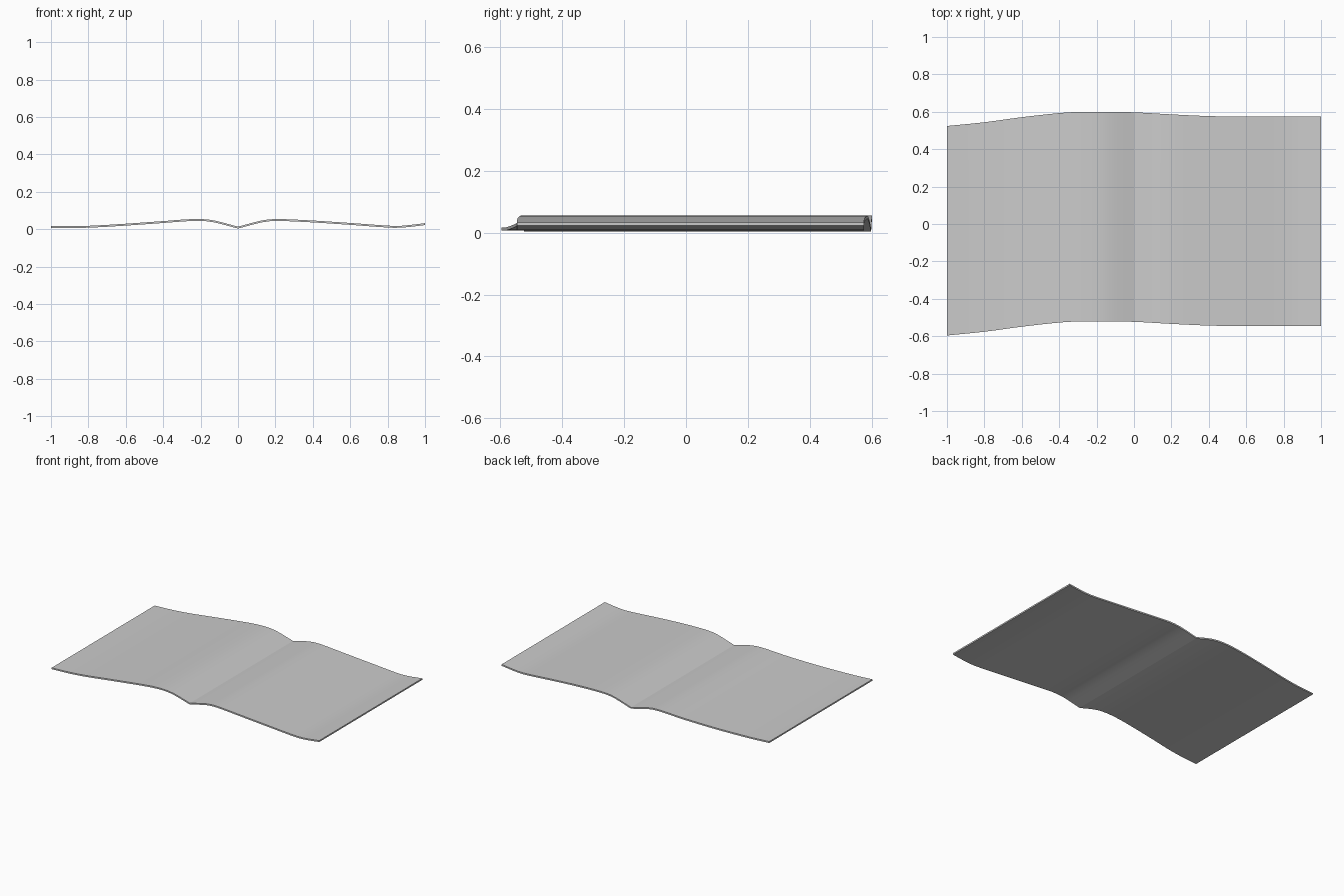
import bpy, bmesh

if "Cube" in bpy.data.objects:
    bpy.data.objects.remove(bpy.data.objects["Cube"])

THICK, WIDTH = 0.01, 1.12

# Underside height along x, one list per half (creased at the fold), and sideways sway of the centre line
LEFT = [(-1, .006), (-.87, .005), (-.75, .009), (-.6, .018), (-.4, .032), (-.28, .041),
        (-.2, .043), (-.13, .036), (0, .002)]
RIGHT = [(0, .002), (.13, .036), (.2, .043), (.28, .041), (.4, .035), (.6, .022),
         (.75, .011), (.84, .006), (.9, .009), (1, .021)]
SWAY = [(-1, -.036), (-.8, -.016), (-.6, .011), (-.4, .033), (-.3, .039), (-.2, .04), (0, .037),
        (.2, .026), (.4, .017), (.6, .014), (1, .014)]


def smooth(points, x):
    """Cubic interpolation through the points."""
    n = len(points)
    i = next((k for k in range(n - 1) if x <= points[k + 1][0] + 1e-9), n - 2)

    def slope(k):
        a, b = points[max(k - 1, 0)], points[min(k + 1, n - 1)]
        return (b[1] - a[1]) / (b[0] - a[0])
    (x0, y0), (x1, y1) = points[i], points[i + 1]
    h = x1 - x0
    t = (x - x0) / h
    return ((2*t**3 - 3*t**2 + 1) * y0 + (t**3 - 2*t**2 + t) * h * slope(i)
            + (3*t**2 - 2*t**3) * y1 + (t**3 - t**2) * h * slope(i + 1))


# Wavy folded sheet: rectangular section swept along x
bm = bmesh.new()
STEPS = 48
rings = []
for s in range(STEPS + 1):
    x = -1 + 2 * s / STEPS
    z = smooth(LEFT if x <= 0 else RIGHT, x)
    y = smooth(SWAY, x)
    corners = ((-1, 0), (1, 0), (1, THICK), (-1, THICK))
    rings.append([bm.verts.new((x, y + side * WIDTH / 2, z + up)) for side, up in corners])
for a, b in zip(rings, rings[1:]):
    for k in range(4):
        bm.faces.new((a[k], a[(k + 1) % 4], b[(k + 1) % 4], b[k]))
bm.faces.new(rings[0])
bm.faces.new(rings[-1])
bmesh.ops.recalc_face_normals(bm, faces=bm.faces)

# Rest on the ground
low = min(v.co.z for v in bm.verts)
bmesh.ops.translate(bm, verts=bm.verts, vec=(0, 0, -low + 0.003))
mesh = bpy.data.meshes.new("folded_sheet")
bm.to_mesh(mesh)
bm.free()
sheet = bpy.data.objects.new("folded_sheet", mesh)
bpy.context.collection.objects.link(sheet)
bpy.context.view_layer.objects.active = sheet
sheet.select_set(True)
bpy.ops.object.shade_smooth_by_angle()
